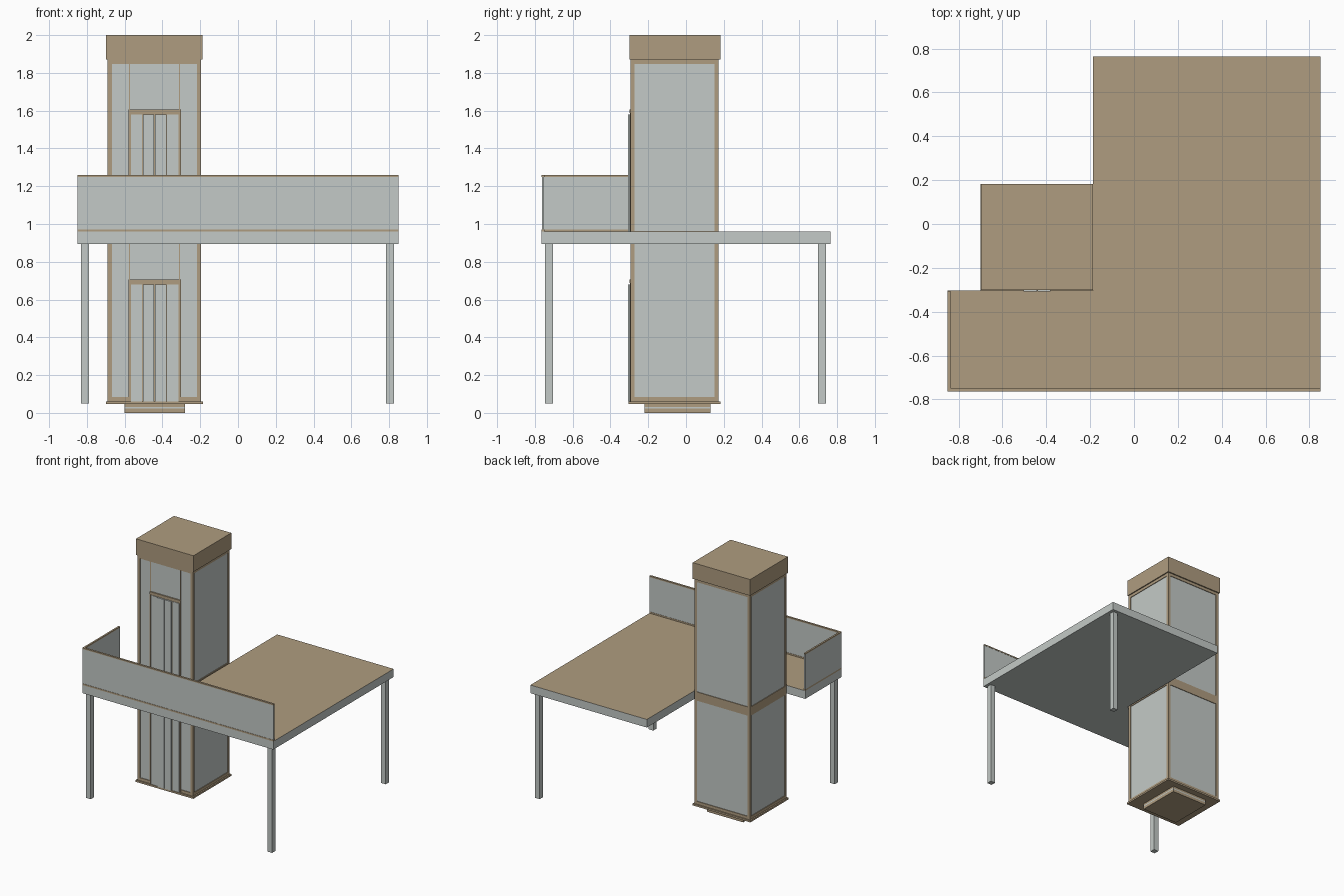
import bpy
import bmesh

if "Cube" in bpy.data.objects:
    bpy.data.objects.remove(bpy.data.objects["Cube"], do_unlink=True)


def material(name, rgb):
    m = bpy.data.materials.new(name)
    m.use_nodes = True
    m.diffuse_color = (*rgb, 1)
    m.node_tree.nodes["Principled BSDF"].inputs["Base Color"].default_value = (*rgb, 1)
    return m


TAN = material("tan", (0.43, 0.335, 0.215))
GREY = material("pale grey", (0.55, 0.59, 0.57))


def finish(name, bm, mats):
    bmesh.ops.recalc_face_normals(bm, faces=bm.faces)
    mesh = bpy.data.meshes.new(name)
    bm.to_mesh(mesh)
    bm.free()
    for m in mats:
        mesh.materials.append(m)
    ob = bpy.data.objects.new(name, mesh)
    bpy.context.collection.objects.link(ob)
    return ob


def box(name, x, y, z, mat):
    """Box from (min, max) ranges on each axis."""
    bm = bmesh.new()
    bmesh.ops.create_cube(bm, size=1)
    for v in bm.verts:
        for i, (lo, hi) in enumerate((x, y, z)):
            v.co[i] = lo if v.co[i] < 0 else hi
    return finish(name, bm, [mat])


# Shaft extents
X0, X1, Y0, Y1 = -0.69, -0.195, -0.295, 0.173
BOTTOM, FLOOR, TOP = 0.06, 0.96, 1.87
POST, INSET = 0.022, 0.006

# Pit, base plate and roof cap
box("pit_foot", (-0.60, -0.28), (-0.22, 0.13), (0, 0.022), TAN)
box("pit_band", (-0.60, -0.28), (-0.22, 0.13), (0.022, 0.03), GREY)
box("pit_top", (-0.60, -0.28), (-0.22, 0.13), (0.03, 0.046), TAN)
box("base_plate", (-0.70, -0.185), (-0.305, 0.182), (0.046, BOTTOM), TAN)
box("roof_cap", (-0.698, -0.187), (-0.30, 0.182), (TOP, 2), TAN)

# Shaft walls inside the frame
box("shaft_walls", (X0 + INSET, X1 - INSET), (Y0 + INSET, Y1 - INSET), (BOTTOM, TOP), GREY)

# Corner posts
for sx, x in (("right", (X0, X0 + POST)), ("left", (X1 - POST, X1))):
    for sy, y in (("front", (Y0, Y0 + POST)), ("back", (Y1 - POST, Y1))):
        box(f"{sy}_{sx}_post", x, y, (BOTTOM, TOP), TAN)

# Horizontal rails on all four sides
DX0, DX1 = -0.58, -0.303
for level, z in (("bottom", (BOTTOM, 0.083)), ("middle", (0.893, 0.963)), ("top", (1.847, TOP))):
    box(f"{level}_rail_back", (X0, X1), (Y1 - 0.02, Y1 - 0.001), z, TAN)
    box(f"{level}_rail_right", (X0 + 0.001, X0 + 0.02), (Y0, Y1), z, TAN)
    box(f"{level}_rail_left", (X1 - 0.02, X1 - 0.001), (Y0, Y1), z, TAN)
    if level == "bottom":
        box("bottom_rail_front_right", (X0, DX0), (Y0 + 0.001, Y0 + 0.02), z, TAN)
        box("bottom_rail_front_left", (DX1, X1), (Y0 + 0.001, Y0 + 0.02), z, TAN)
    else:
        box(f"{level}_rail_front", (X0, X1), (Y0 + 0.001, Y0 + 0.02), z, TAN)

# Two door sets with frame, four leaves and joint strips above
for label, z0, z_top in (("lower", BOTTOM, 0.893), ("upper", FLOOR, 1.847)):
    head = z0 + 0.627
    box(f"{label}_door_header", (DX0, DX1), (Y0 - 0.004, Y0 + 0.02), (head, head + 0.02), TAN)
    for side, a in (("right", DX0), ("left", DX1 - 0.011)):
        box(f"{label}_door_jamb_{side}", (a, a + 0.011), (Y0 - 0.002, Y0 + 0.02), (z0, head), TAN)
    box(f"{label}_door_backing", (DX0 + 0.011, DX1 - 0.011), (Y0, Y0 + 0.01), (z0, head), TAN)
    width = (DX1 - DX0 - 0.022) / 4
    for i in range(4):
        a = DX0 + 0.011 + i * width
        front = Y0 - (0.012 if i in (1, 2) else 0.004)
        box(f"{label}_door_leaf_{i + 1}", (a + 0.002, a + width - 0.002),
            (front, Y0 + 0.005), (z0, head - 0.006), GREY)
    for side, a in (("right", DX0 + 0.003), ("left", DX1 - 0.009)):
        box(f"{label}_joint_{side}", (a, a + 0.005), (Y0 + 0.003, Y0 + 0.01), (head + 0.02, z_top), TAN)

# L-shaped landing with a tan floor on grey sides
outline = [(-0.85, -0.765), (0.85, -0.765), (0.85, 0.765),
           (-0.187, 0.765), (-0.187, -0.303), (-0.85, -0.303)]
bm = bmesh.new()
face = bm.faces.new([bm.verts.new((x, y, 0.895)) for x, y in outline])
ext = bmesh.ops.extrude_face_region(bm, geom=[face])
for v in ext["geom"]:
    if isinstance(v, bmesh.types.BMVert):
        v.co.z = FLOOR
bmesh.ops.recalc_face_normals(bm, faces=bm.faces)
for f in bm.faces:
    f.material_index = 1 if f.normal.z > 0.5 else 0
finish("landing", bm, [GREY, TAN])

# Landing legs
for name, x, y in (("front_right", -0.81, -0.725), ("front_left", 0.805, -0.725), ("back_left", 0.805, 0.72)):
    box(f"{name}_leg", (x - 0.021, x + 0.021), (y - 0.021, y + 0.021), (0.05, 0.895), GREY)

# Parapets along the front and right edges
for name, x, y in (("front", (-0.85, 0.85), (-0.763, -0.751)),
                   ("right", (-0.85, -0.838), (-0.751, -0.305))):
    box(f"{name}_parapet_panel", x, y, (0.972, 1.25), GREY)
    grow = 0.002
    wide_x = (x[0], x[1] + (grow if name == "right" else 0))
    wide_y = (y[0] - grow, y[1] + grow) if name == "front" else y
    box(f"{name}_parapet_sill", wide_x, wide_y, (FLOOR, 0.972), TAN)
    box(f"{name}_parapet_cap", wide_x, wide_y, (1.25, 1.26), TAN)
